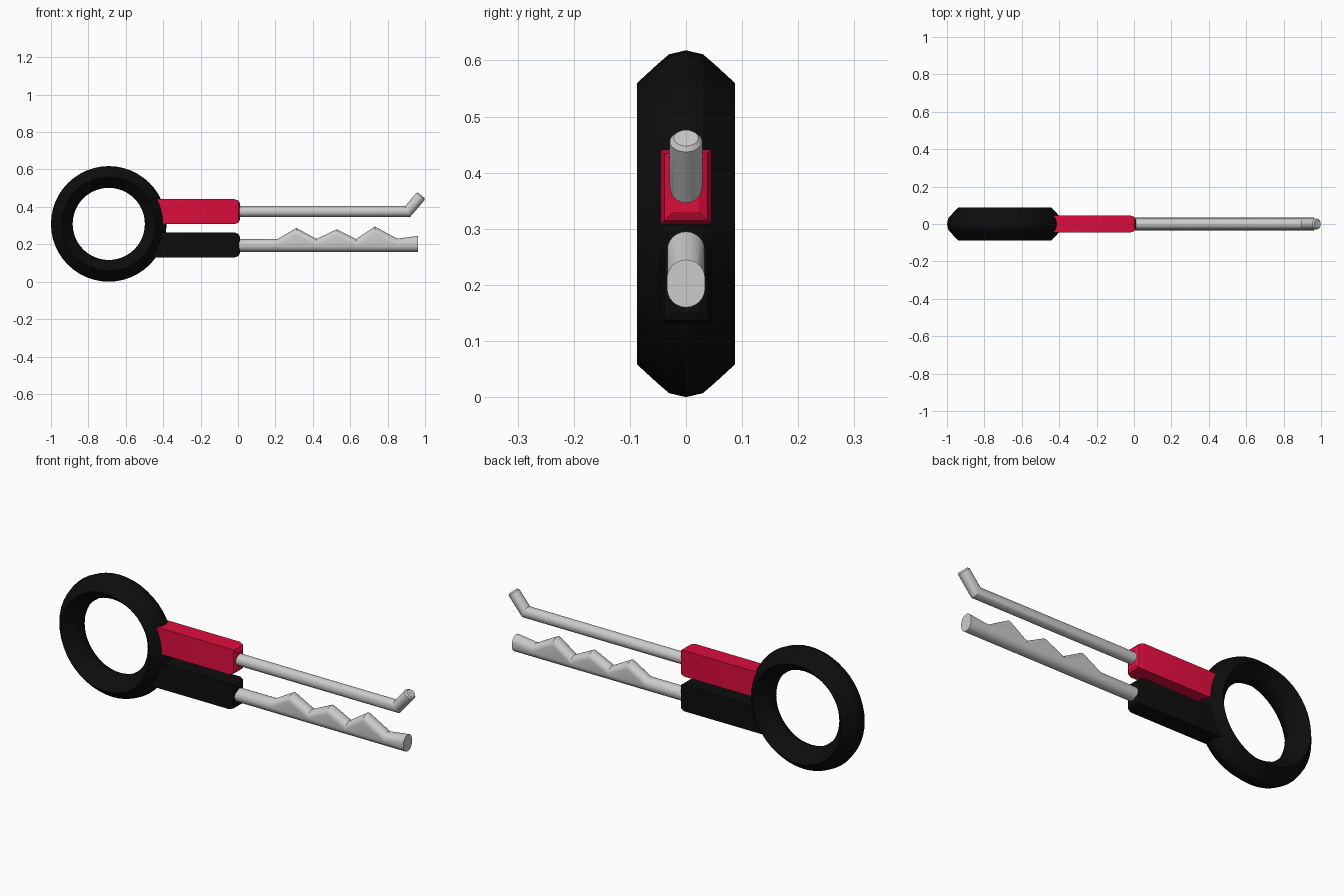
import bpy, bmesh
from math import sin, cos, pi, atan2, radians

if "Cube" in bpy.data.objects:
    bpy.data.objects.remove(bpy.data.objects["Cube"])


def material(name, rgb):
    m = bpy.data.materials.new(name)
    m.diffuse_color = (*rgb, 1)
    m.use_nodes = True
    m.node_tree.nodes["Principled BSDF"].inputs["Base Color"].default_value = m.diffuse_color
    return m


black = material("black", (0.004, 0.004, 0.004))
red = material("red", (0.73, 0.004, 0.047))


def loft(name, sections, closed=False, mat=None):
    """Skin a list of equal-length point loops; cap the ends unless closed."""
    bm = bmesh.new()
    rows = [[bm.verts.new(p) for p in s] for s in sections]
    n = len(rows[0])
    pairs = list(zip(rows, rows[1:] + rows[:1]))
    for a, b in pairs if closed else pairs[:-1]:
        for i in range(n):
            j = (i + 1) % n
            bm.faces.new((a[i], a[j], b[j], b[i]))
    if not closed:
        bm.faces.new(rows[0])
        bm.faces.new(rows[-1])
    bmesh.ops.recalc_face_normals(bm, faces=bm.faces)
    me = bpy.data.meshes.new(name)
    bm.to_mesh(me)
    bm.free()
    ob = bpy.data.objects.new(name, me)
    bpy.context.collection.objects.link(ob)
    if mat:
        me.materials.append(mat)
    bpy.ops.object.select_all(action='DESELECT')
    ob.select_set(True)
    bpy.context.view_layer.objects.active = ob
    bpy.ops.object.shade_smooth_by_angle(angle=radians(25))
    return ob


# Finger ring: faceted cross-section (radius, y) swept around the y axis
quarter = [(0.058, 0), (0.051, 0.03), (0.034, 0.05)]
half = quarter + [(0.0, 0.087)] + [(-r, y) for r, y in reversed(quarter)]
profile = half + [(r, -y) for r, y in reversed(half[1:-1])]
SEG = 48
ring = []
for k in range(SEG):
    a = 2 * pi * k / SEG
    ring.append([(-0.691 + (0.251 + r) * cos(a), y, 0.309 + (0.251 + r) * sin(a))
                 for r, y in profile])
loft("finger_ring", ring, closed=True, mat=black)


# Handle blocks with chamfered front ends
def handle(name, z, mat):
    sections = []
    for x, inset in ((-0.47, 0), (-0.018, 0), (0.002, 0.007), (0.01, 0.022)):
        w, h = 0.045 - inset, 0.0665 - inset
        sections.append([(x, sy * w, z + sz * h)
                         for sy, sz in ((-1, -1), (1, -1), (1, 1), (-1, 1))])
    loft(name, sections, mat=mat)


handle("upper_handle", 0.3745, red)
handle("lower_handle", 0.1965, black)


# Upper rod with upturned tip
def disc(x, z, tilt, r, stretch=1, n=24):
    pts = []
    for i in range(n):
        a = 2 * pi * i / n
        u = r * stretch * sin(a)
        pts.append((x - u * sin(tilt), r * cos(a), z + u * cos(tilt)))
    return pts


bend = atan2(0.083, 0.071)
c, s = cos(bend), sin(bend)
loft("hook_rod", [
    disc(-0.03, 0.375, 0, 0.029),
    disc(0.907, 0.375, bend / 2, 0.029, 1 / cos(bend / 2)),
    disc(0.978 - 0.003 * c, 0.458 - 0.003 * s, bend, 0.029),
    disc(0.978 + 0.005 * c, 0.458 + 0.005 * s, bend, 0.022),
])

# Lower key blade: round rod whose upper half rises into teeth
R = 0.034
tops = [(-0.03, 0.228), (0.21, 0.228), (0.312, 0.287), (0.42, 0.229), (0.528, 0.28),
        (0.632, 0.228), (0.732, 0.295), (0.85, 0.23), (0.963, 0.245)]
blade = []
for x, top in tops:
    upper = [(x, R * cos(pi * i / 12), top - R + R * sin(pi * i / 12)) for i in range(13)]
    lower = [(x, -R * cos(pi * i / 12), 0.194 - R * sin(pi * i / 12) - 0.0002)
             for i in range(13)]
    blade.append(upper + lower)
loft("key_blade", blade)
